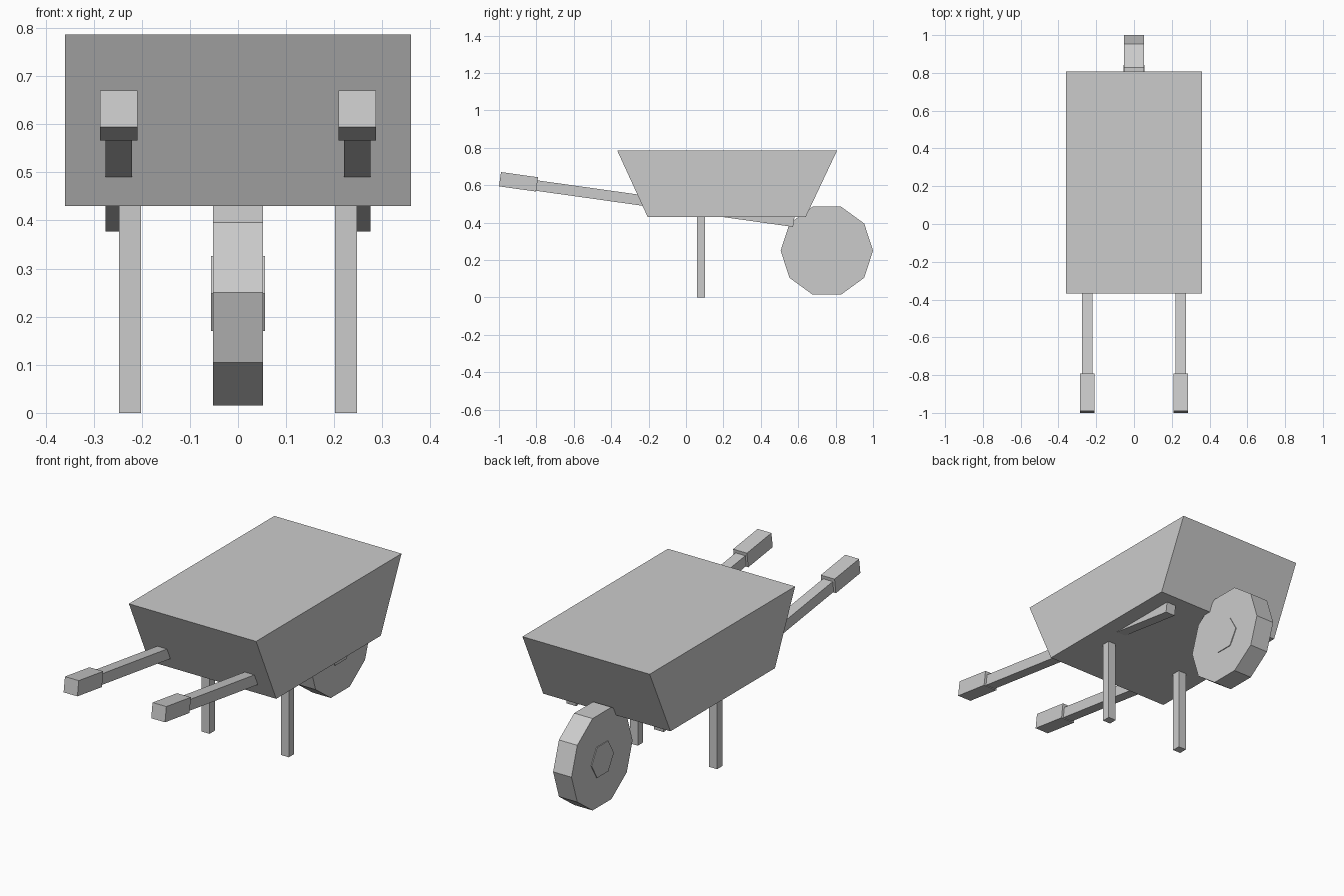
import bpy, bmesh
from math import cos, sin, pi, tau, atan
from mathutils import Vector

if "Cube" in bpy.data.objects:
    bpy.data.objects.remove(bpy.data.objects["Cube"])

TILT = atan(0.1405)


def extrude_x(name, profile, x0, x1):
    """Solid prism: a (y, z) profile extruded from x0 to x1."""
    bm = bmesh.new()
    face = bm.faces.new([bm.verts.new((x0, y, z)) for y, z in profile])
    ext = bmesh.ops.extrude_face_region(bm, geom=[face])
    verts = [v for v in ext["geom"] if isinstance(v, bmesh.types.BMVert)]
    bmesh.ops.translate(bm, verts=verts, vec=(x1 - x0, 0, 0))
    bmesh.ops.recalc_face_normals(bm, faces=bm.faces)
    mesh = bpy.data.meshes.new(name)
    bm.to_mesh(mesh)
    bm.free()
    obj = bpy.data.objects.new(name, mesh)
    bpy.context.collection.objects.link(obj)
    return obj


def mirrored(name, profile, x0, x1):
    obj = extrude_x(name, profile, x0, x1)
    obj.modifiers.new("mirror", 'MIRROR').use_axis[0] = True
    return obj


def ngon(n, r, y, z):
    return [(y + r * cos(tau * i / n), z + r * sin(tau * i / n)) for i in range(n)]


def bar(start, length, height):
    """Tilted rectangle running back along the handle slope from a start centre."""
    along = Vector((cos(TILT), -sin(TILT))) * length
    up = Vector((sin(TILT), cos(TILT))) * height / 2
    s = Vector(start)
    return [tuple(p) for p in (s - up, s + along - up, s + along + up, s + up)]


# Tub with sloping front and back
extrude_x("tub", [(-0.205, 0.43), (0.64, 0.43), (0.808, 0.786), (-0.368, 0.786)], -0.36, 0.36)

# Long handle beams and thicker grips
mirrored("handle_beam", bar((-0.82, 0.601), 1.41, 0.056), 0.22, 0.275)
mirrored("handle_grip", bar((-0.9945, 0.632), 0.2, 0.077), 0.209, 0.287)

# Legs
mirrored("leg", [(0.058, 0), (0.101, 0), (0.101, 0.44), (0.058, 0.44)], 0.202, 0.247)

# Ten-sided wheel and six-sided hub
extrude_x("wheel", ngon(10, 0.247, 0.753, 0.25), -0.052, 0.052)
extrude_x("wheel_hub", ngon(6, 0.09, 0.753, 0.248), -0.056, 0.056)
